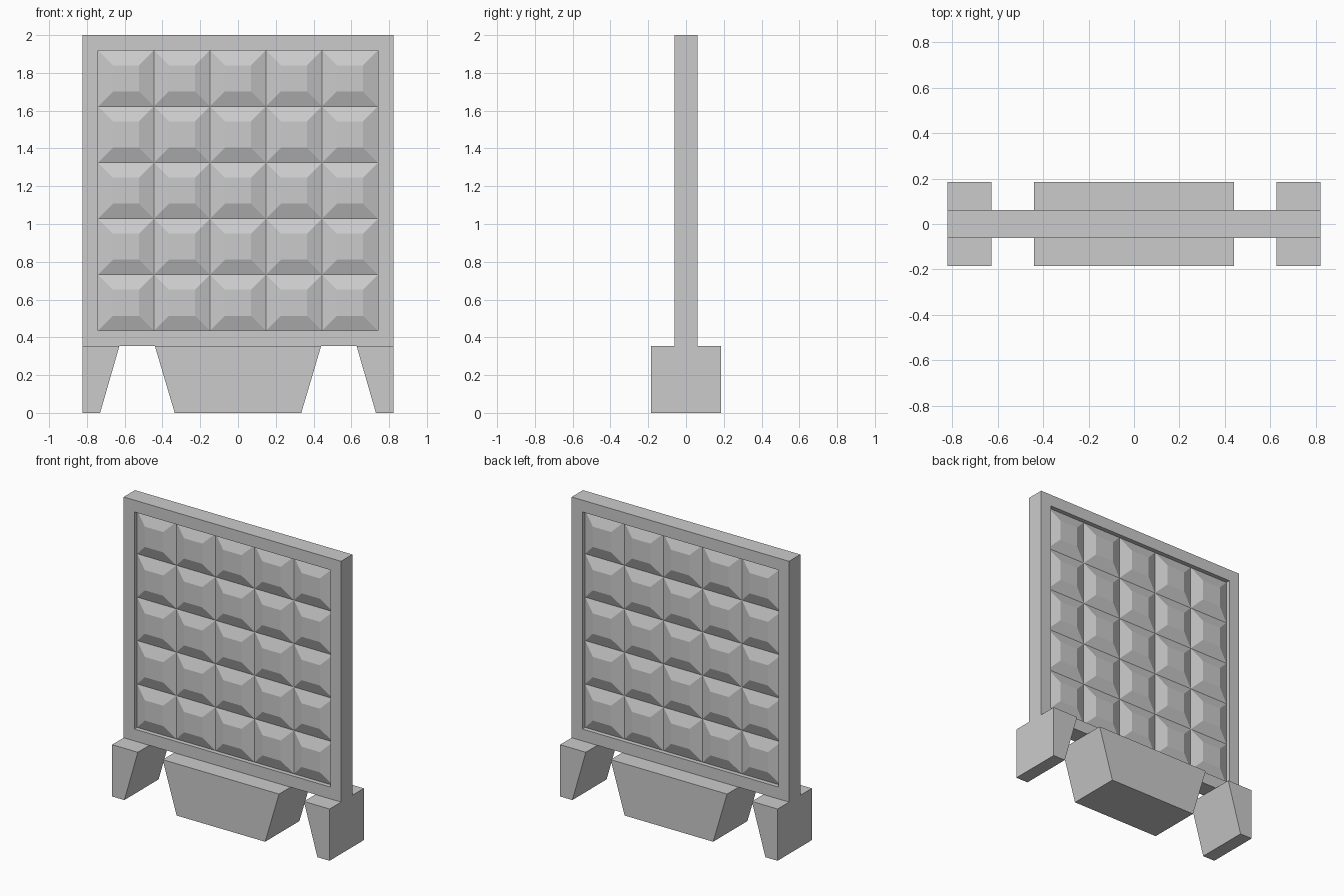
import bpy, bmesh
from mathutils import Matrix, Vector

if "Cube" in bpy.data.objects:
    bpy.data.objects.remove(bpy.data.objects["Cube"])

HALF_W, HALF_T = 0.822, 0.061      # panel half width and half thickness
Z0, Z1 = 0.354, 2.0                # panel bottom and top
RIM, RECESS = 0.081, 0.03          # frame width and recess depth
CELLS = 5
HALF_FOOT = 0.185                  # foot half depth


def finish(name, bm):
    mesh = bpy.data.meshes.new(name)
    bm.to_mesh(mesh)
    bm.free()
    obj = bpy.data.objects.new(name, mesh)
    bpy.context.collection.objects.link(obj)
    return obj


def prism(name, profile):
    """Extrude an x/z profile through the foot depth."""
    bm = bmesh.new()
    face = bm.faces.new([bm.verts.new((x, -HALF_FOOT, z)) for x, z in profile])
    ext = bmesh.ops.extrude_face_region(bm, geom=[face], use_keep_orig=True)
    verts = [g for g in ext["geom"] if isinstance(g, bmesh.types.BMVert)]
    bmesh.ops.translate(bm, verts=verts, vec=(0, 2 * HALF_FOOT, 0))
    bmesh.ops.recalc_face_normals(bm, faces=bm.faces)
    return finish(name, bm)


# Frame: slab with a recess on both sides
mid_z = (Z0 + Z1) / 2
bm = bmesh.new()
bmesh.ops.create_cube(bm, size=1, matrix=Matrix.Translation((0, 0, mid_z))
                      @ Matrix.Diagonal((2 * HALF_W, 2 * HALF_T, Z1 - Z0, 1)))
bm.normal_update()
sides = [f for f in bm.faces if abs(f.normal.y) > 0.9]
for side in sides:
    normal = side.normal.copy()
    bmesh.ops.inset_region(bm, faces=[side], thickness=RIM, use_even_offset=True)
    inner = bmesh.ops.extrude_discrete_faces(bm, faces=[side])["faces"]
    bmesh.ops.translate(bm, verts=inner[0].verts, vec=-normal * RECESS)
    # The relief panel closes the recess
    bmesh.ops.delete(bm, geom=inner, context='FACES_ONLY')
finish("frame", bm)

# Relief panel: grid of truncated pyramids, mirrored to the back
bm = bmesh.new()
place = (Matrix.Translation((0, -HALF_T + RECESS, mid_z))
         @ Matrix.Rotation(1.5707963, 4, 'X')
         @ Matrix.Diagonal((HALF_W - RIM, (Z1 - Z0) / 2 - RIM, 1, 1)))
bmesh.ops.create_grid(bm, x_segments=CELLS, y_segments=CELLS, size=1, matrix=place)
bm.normal_update()
if bm.faces[:][0].normal.y > 0:
    bmesh.ops.reverse_faces(bm, faces=bm.faces[:])
bmesh.ops.inset_individual(bm, faces=bm.faces[:], thickness=0.079,
                           depth=RECESS, use_even_offset=True)
relief = finish("relief_panel", bm)
mirror = relief.modifiers.new("Mirror", 'MIRROR')
mirror.use_axis = (False, True, False)
mirror.use_mirror_merge = False

# Feet: tapered centre block and two outer blocks
prism("centre_foot", [(-0.335, 0), (0.335, 0), (0.44, Z0), (-0.44, Z0)])
for name, s in (("left_foot", -1), ("right_foot", 1)):
    prism(name, [(s * x, z) for x, z in
                 [(0.73, 0), (HALF_W, 0), (HALF_W, Z0), (0.628, Z0)]])
